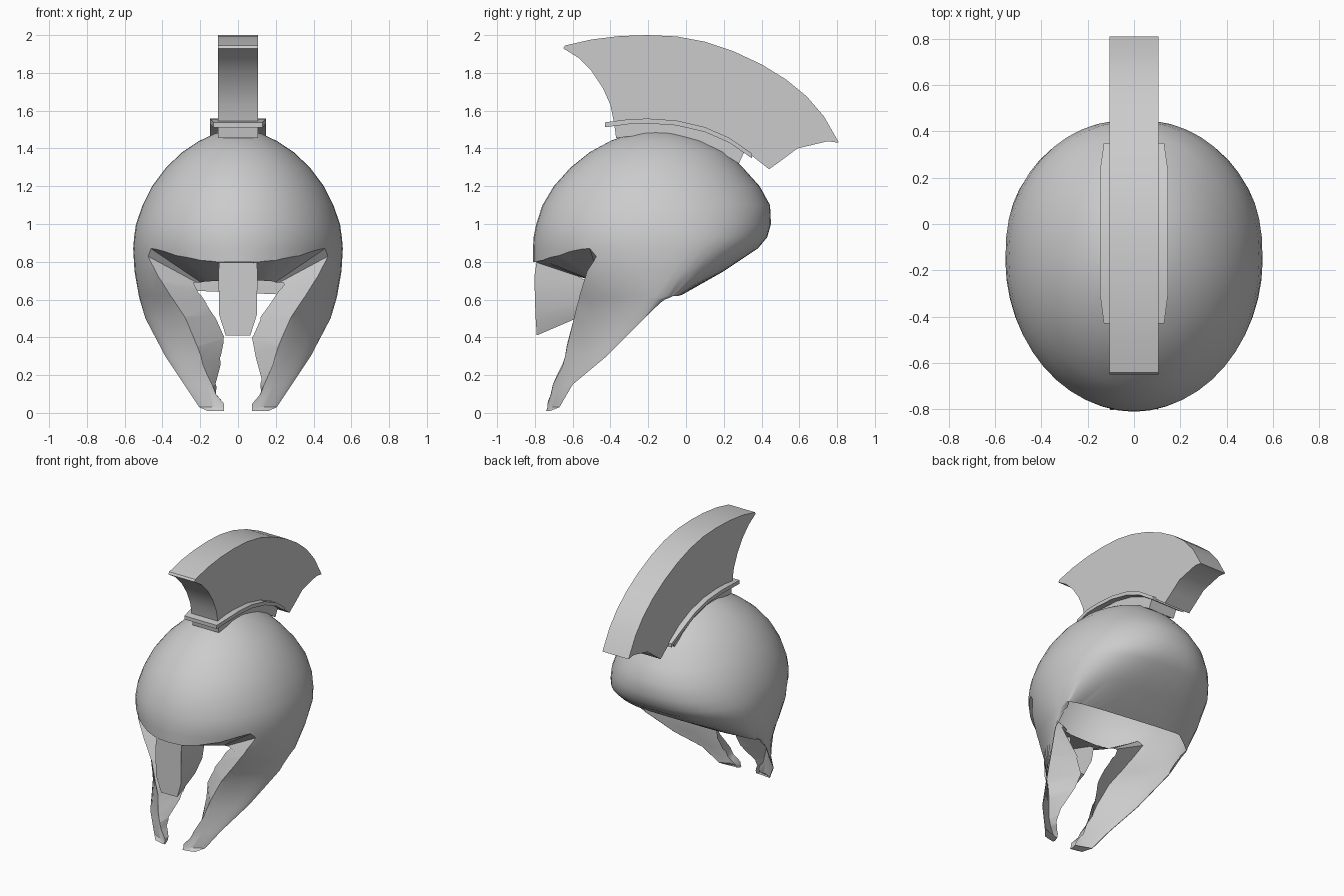
import bpy, bmesh, math

if "Cube" in bpy.data.objects:
    bpy.data.objects.remove(bpy.data.objects["Cube"])

# Horizontal sections of the helmet: z, half width, front y, back y, front exponent, back exponent
ROWS = [(.01, .16, -.752, -.72, 1.2, 2), (.03, .205, -.755, -.67, 1.2, 2),
        (.15, .285, -.765, -.60, 1.2, 2), (.3, .385, -.78, -.42, 1.2, 2),
        (.5, .49, -.795, -.22, 1.4, 2), (.6, .52, -.80, -.10, 1.6, 5),
        (.62, .525, -.80, -.03, 1.65, 5), (.75, .548, -.81, .20, 1.85, 3),
        (.87, .555, -.81, .38, 1.95, 2.5), (.93, .55, -.807, .43, 2, 2.3),
        (1.0, .54, -.793, .45, 2, 2.2), (1.1, .505, -.76, .445, 2, 2.1),
        (1.2, .455, -.70, .39, 2, 2), (1.3, .38, -.61, .30, 2, 2),
        (1.38, .295, -.51, .22, 2, 2), (1.44, .205, -.40, .11, 2, 2),
        (1.48, .12, -.29, -.01, 2, 2), (1.496, .045, -.20, -.10, 2, 2)]


def section(z):
    z = min(max(z, ROWS[0][0]), ROWS[-1][0])
    for a, b in zip(ROWS, ROWS[1:]):
        if z <= b[0]:
            t = (z - a[0]) / (b[0] - a[0])
            return [p + (q - p) * t for p, q in zip(a, b)]


def front_y(x, z):
    _, w, f, b, n, _ = section(z)
    c = min(-.16, b)
    return c - (c - f) * max(0, 1 - min(1, x / w) ** n) ** (1 / n)


def loft(name, rings):
    """Skin a list of equal-length rings and cap both ends."""
    bm = bmesh.new()
    vs = [[bm.verts.new(p) for p in r] for r in rings]
    n = len(vs[0])
    for a, b in zip(vs, vs[1:]):
        for i in range(n):
            j = (i + 1) % n
            bm.faces.new((a[i], a[j], b[j], b[i]))
    bm.faces.new(vs[0][::-1])
    bm.faces.new(vs[-1])
    bmesh.ops.recalc_face_normals(bm, faces=bm.faces)
    me = bpy.data.meshes.new(name)
    bm.to_mesh(me)
    bm.free()
    ob = bpy.data.objects.new(name, me)
    bpy.context.collection.objects.link(ob)
    return ob


def prism(name, pts, hw):
    return loft(name, [[(s * hw, y, z) for y, z in pts] for s in (-1, 1)])


def activate(ob):
    bpy.ops.object.select_all(action='DESELECT')
    ob.select_set(True)
    bpy.context.view_layer.objects.active = ob


def smooth(ob, angle=32):
    activate(ob)
    bpy.ops.object.shade_smooth_by_angle(angle=math.radians(angle))


def cut(ob, cutter):
    cutter.hide_render = True
    m = ob.modifiers.new("cut", 'BOOLEAN')
    m.operation, m.solver, m.object = 'DIFFERENCE', 'EXACT', cutter
    activate(ob)
    bpy.ops.object.modifier_apply(modifier=m.name)
    bpy.data.objects.remove(cutter)


def drop_faces(ob, test):
    bm = bmesh.new()
    bm.from_mesh(ob.data)
    bmesh.ops.delete(bm, geom=[f for f in bm.faces if test(f)], context='FACES')
    bm.to_mesh(ob.data)
    bm.free()


# Helmet bowl with cheek guards, first as one solid
N = 48
rings = []
for z, w, f, b, nf, nb in ROWS:
    c = min(-.16, b)
    ring = []
    for i in range(N):
        a = 2 * math.pi * i / N
        s, k = math.sin(a), math.cos(a)
        s, k = (0 if abs(v) < 1e-6 else v for v in (s, k))
        e = 2 / (nf if k > 0 else nb)
        y = c - (c - f) * k ** e if k > 0 else c + (b - c) * (-k) ** e
        ring.append((math.copysign(abs(s) ** e * w, s), y, z))
    rings.append(ring)
helmet = loft("helmet_bowl", rings)

# Cavity behind the cheek guards: z, inner x, inner y
rings = []
for z, ix, iy in [(-.05, .07, -.73), (.03, .09, -.69), (.15, .115, -.63), (.3, .075, -.5),
                  (.4, .055, -.46), (.5, .1, -.45), (.58, .15, -.46), (.615, .2, -.5)]:
    _, w, _, b, _, _ = section(z)
    b, w = max(b, iy + .02), w - .004
    zi = .70 if z == .615 else z
    half = [(ix, iy, zi), (w, b, z), (w, b + .5, z)]
    rings.append(half + [(-x, y, h) for x, y, h in reversed(half)])
cavity = loft("cavity_cutter", rings)

# Face opening: rim x, rim z, inner x, inner z, inner y
OPEN = [(.1, .80, .1, .69, -.5), (.2, .81, .14, .69, -.5), (.33, .835, .17, .69, -.5), (.42, .865, .185, .69, -.49),
        (.465, .873, .195, .69, -.48), (.478, .83, .2, .68, -.47), (.41, .7, .18, .63, -.46),
        (.285, .51, .11, .52, -.45), (.215, .35, .055, .40, -.46), (.19, .26, .075, .3, -.5),
        (.135, .14, .112, .16, -.62), (.118, .1, .116, .1, -.65),
        (.075, .05, .085, .04, -.68), (.07, -.05, .07, -.05, -.7)]


def both(pts):
    return pts + [(-x, y, z) for x, y, z in reversed(pts)]


opening = loft("opening_cutter", [
    both([(x, -1.0, z) for x, z, *_ in OPEN]),
    both([(x, front_y(x, z) - .005, z) for x, z, *_ in OPEN]),
    both([(ix, iy + .03, iz) for _, _, ix, iz, iy in OPEN])])

# Tag the cavity walls, cut, then remove them: a hollow shell with inward flanges remains
tags = [bpy.data.materials.new(n) for n in ("keep", "remove")]
for ob in (helmet, cavity, opening):
    for t in tags:
        ob.data.materials.append(t)
for p in cavity.data.polygons:
    p.material_index = 1
opening.data.polygons[len(opening.data.polygons) - 1].material_index = 1
cut(helmet, cavity)
cut(helmet, opening)
drop_faces(helmet, lambda f: f.material_index == 1)
helmet.data.materials.clear()
for t in tags:
    bpy.data.materials.remove(t)
smooth(helmet)

# Nose guard, open at the back
NOSE_F = [(.1, -.785, .84), (.103, -.803, .72), (.1, -.797, .52), (.065, -.79, .41)]
NOSE_B = [(.1, -.6, .74), (.1, -.53, .7), (.09, -.54, .6), (.06, -.58, .5)]
nose = loft("nose_guard", [both(NOSE_F), both(NOSE_B)])
drop_faces(nose, lambda f: len(f.verts) > 4 and f.calc_center_median().y > -.7)
smooth(nose)

# Crest plume
ARC = [(-.43, 1.525), (-.3, 1.542), (-.2, 1.545), (-.05, 1.535), (.1, 1.5), (.23, 1.443), (.35, 1.36)]
TOP = [(-.65, 1.93), (-.64, 1.945), (-.5, 1.977), (-.35, 1.995), (-.2, 2.0), (-.05, 1.993), (.1, 1.965),
       (.25, 1.915), (.4, 1.845), (.53, 1.765), (.64, 1.675), (.73, 1.57), (.81, 1.43)]
TAIL = [(.75, 1.438), (.59, 1.40), (.51, 1.34), (.44, 1.29), (.37, 1.345)]
FRONT = [(-.38, 1.53), (-.40, 1.63), (-.44, 1.72), (-.5, 1.81), (-.57, 1.88)]
smooth(prism("crest_plume", TOP + TAIL + ARC[:0:-1] + FRONT, .105))

# Curved crest plate, narrower at both ends
rings = []
for i, (y, z) in enumerate(ARC):
    w = .13 if i in (0, len(ARC) - 1) else .147
    rings.append([(-w, y, z - .013), (w, y, z - .013), (w, y, z + .013), (-w, y, z + .013)])
smooth(loft("crest_plate", rings))

# Crest base joining the plate to the bowl
base = [(-.38, 1.53)] + ARC[1:-1] + [(.31, 1.385), (.28, 1.32), (.15, 1.40), (-.05, 1.465), (-.2, 1.475), (-.37, 1.455)]
smooth(prism("crest_base", base, .105))
